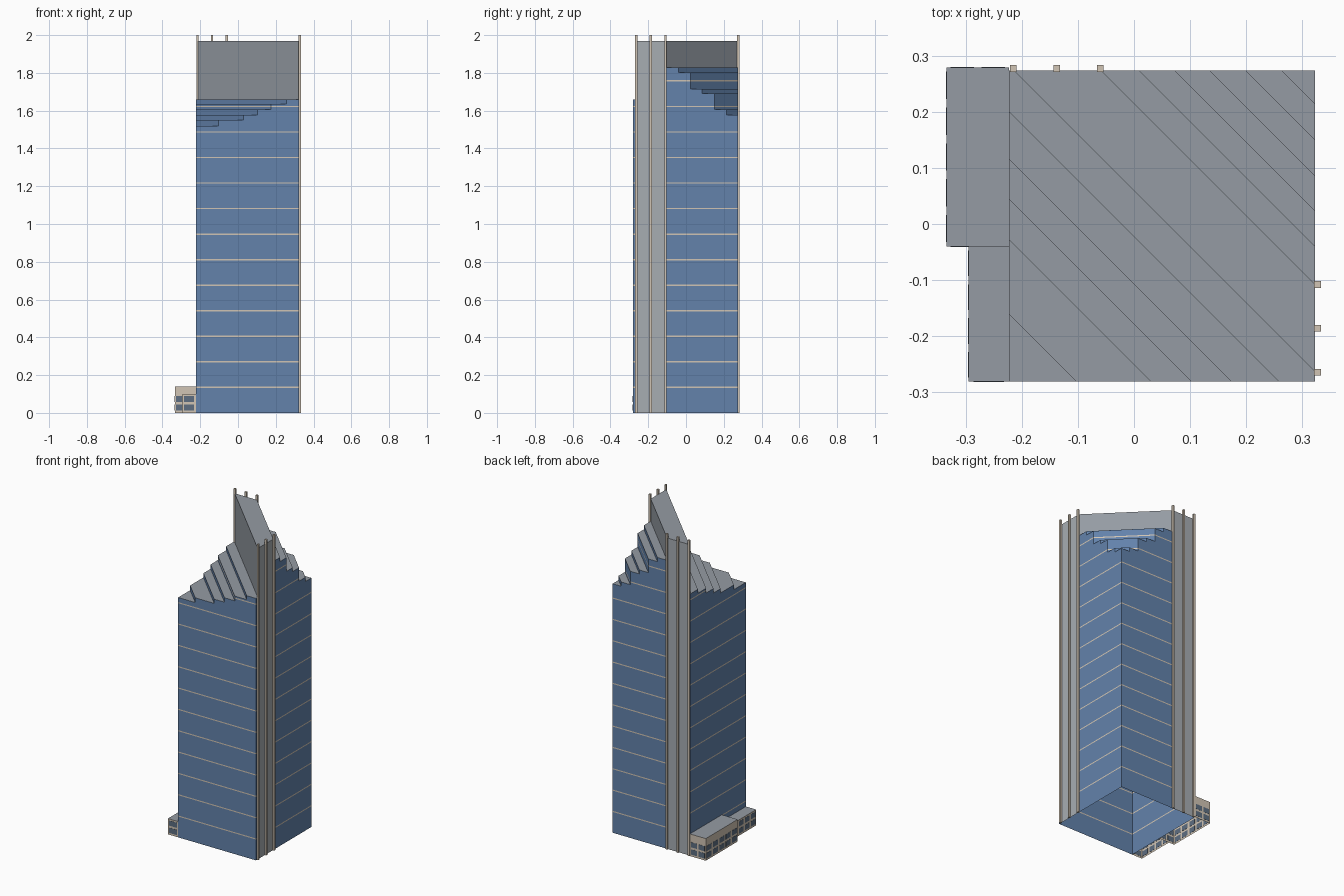
import bpy, bmesh
from mathutils import Vector

cube = bpy.data.objects.get("Cube")
if cube:
    bpy.data.objects.remove(cube, do_unlink=True)


def material(name, r, g, b):
    m = bpy.data.materials.new(name)
    m.use_nodes = True
    m.diffuse_color = (r, g, b, 1)
    m.node_tree.nodes["Principled BSDF"].inputs["Base Color"].default_value = (r, g, b, 1)
    return m


GLASS = material("blue glass", 0.125, 0.225, 0.41)
GREY = material("roof grey", 0.30, 0.33, 0.37)
PANEL = material("light grey panel", 0.39, 0.42, 0.45)
STONE = material("beige stone", 0.64, 0.56, 0.46)
PANE = material("dark window", 0.11, 0.155, 0.22)


def finish(name, bm, mats):
    me = bpy.data.meshes.new(name)
    bm.to_mesh(me)
    bm.free()
    for m in mats:
        me.materials.append(m)
    ob = bpy.data.objects.new(name, me)
    bpy.context.collection.objects.link(ob)
    return ob


def box(name, lo, hi, mats, open_sides=(), roof=0):
    """Box between two corners, with chosen sides left open."""
    lo, hi = Vector(lo), Vector(hi)
    bm = bmesh.new()
    bmesh.ops.create_cube(bm, size=1)
    size = hi - lo
    for v in bm.verts:
        v.co = (lo + hi) / 2 + Vector(a * b for a, b in zip(v.co, size))
    bm.normal_update()
    gone = [f for f in bm.faces if any(f.normal.dot(Vector(d)) > 0.9 for d in open_sides)]
    for f in bm.faces:
        f.material_index = roof if f.normal.z > 0.9 else 0
    bmesh.ops.delete(bm, geom=gone, context='FACES')
    return finish(name, bm, mats)


# Tower plan, cut into diagonal strips along x + y
X0, X1, Y0, Y1 = -0.223, 0.323, -0.281, 0.274
CUTS = [-0.504, -0.384, -0.251, -0.179, -0.107, -0.023, 0.059,
        0.215, 0.283, 0.346, 0.409, 0.473, 0.537, 0.597]
TOPS = [1.52, 1.55, 1.577, 1.605, 1.635, 1.66, 1.97,
        1.828, 1.802, 1.715, 1.69, 1.605, 1.578]
SPINE = TOPS.index(max(TOPS))


def clip(poly, side, limit):
    """Keep the part of a plan polygon where side * (x + y - limit) >= 0."""
    out = []
    for a, b in zip(poly, poly[1:] + poly[:1]):
        da, db = side * (a.x + a.y - limit), side * (b.x + b.y - limit)
        if da >= 0:
            out.append(a)
        if da * db < 0:
            out.append(a.lerp(b, da / (da - db)))
    return out


def add_strip(bm, i):
    plan = [Vector(p) for p in ((X0, Y0), (X1, Y0), (X1, Y1), (X0, Y1))]
    plan = clip(clip(plan, 1, CUTS[i]), -1, CUTS[i + 1])
    top = TOPS[i]

    def face(points, mat):
        bm.faces.new([bm.verts.new(p) for p in points]).material_index = mat

    face([(p.x, p.y, top) for p in plan], 1)
    for a, b in zip(plan, plan[1:] + plan[:1]):
        ca, cb = a.x + a.y, b.x + b.y
        base, wall = 0, 2 if i == SPINE else 0
        # inner edges become risers above the neighbouring strip
        for cut, n in ((CUTS[i], i - 1), (CUTS[i + 1], i + 1)):
            if abs(ca - cut) + abs(cb - cut) < 1e-4 and 0 <= n < len(TOPS):
                base, wall = TOPS[n], 1 if i == SPINE else 0
        if base < top and (a - b).length > 1e-4:
            face([(a.x, a.y, base), (b.x, b.y, base), (b.x, b.y, top), (a.x, a.y, top)], wall)


# Stepped glass body with thin beige floor bands
bm = bmesh.new()
for i in range(len(TOPS)):
    if i != SPINE:
        add_strip(bm, i)
STEP, HALF = 0.1352, 0.0035
for k in range(1, 14):
    for s in (-HALF, HALF):
        geom = bm.verts[:] + bm.edges[:] + bm.faces[:]
        bmesh.ops.bisect_plane(bm, geom=geom, plane_co=(0, 0, k * STEP + s), plane_no=(0, 0, 1))
bm.normal_update()
for f in bm.faces:
    z = f.calc_center_median().z
    if abs(f.normal.z) < 0.5 and z > STEP / 2 and abs(z - round(z / STEP) * STEP) < HALF:
        f.material_index = 2
bmesh.ops.remove_doubles(bm, verts=bm.verts[:], dist=1e-5)
finish("glass_tower", bm, [GLASS, GREY, STONE])

# Tall diagonal spine
bm = bmesh.new()
add_strip(bm, SPINE)
bmesh.ops.remove_doubles(bm, verts=bm.verts[:], dist=1e-5)
finish("diagonal_spine", bm, [GLASS, GREY, PANEL])

# Slim columns on both ends of the spine
R = 0.006
for n in range(3):
    x, y = -0.215 + n * 0.0775, -0.264 + n * 0.078
    box(f"back_column_{n + 1}", (x - R, Y1 - 0.003, 0), (x + R, Y1 + 0.009, 2), [STONE])
    box(f"right_column_{n + 1}", (X1 - 0.002, y - R, 0), (X1 + 0.01, y + R, 2), [STONE])

# Low annexes beside the tower, open below and toward the tower
BACK, MID = 0.279, -0.04
OPEN = [(0, 0, -1), (1, 0, 0)]
box("tall_annex", (-0.334, MID, 0), (X0, BACK, 0.14), [STONE, GREY], OPEN, 1)
box("low_annex", (-0.295, Y0, 0), (X0, MID, 0.10), [STONE, GREY], OPEN + [(0, 1, 0)], 1)


def windows(name, axis, wall, start, end, count):
    """Two rows of thin panes on a wall; axis is the one the wall runs along."""
    pitch = (end - start) / count
    for row, (z0, z1) in enumerate(((0.012, 0.045), (0.058, 0.09))):
        for c in range(count):
            a, b = start + (c + 0.12) * pitch, start + (c + 0.88) * pitch
            if axis == 'x':
                lo, hi = (a, wall - 0.001, z0), (b, wall + 0.001, z1)
            else:
                lo, hi = (wall - 0.001, a, z0), (wall + 0.001, b, z1)
            box(f"{name}_window_{row + 1}_{c + 1}", lo, hi, [PANE])


windows("tall_annex_side", 'y', -0.334, MID, BACK, 5)
windows("tall_annex_back", 'x', BACK, -0.334, X0, 2)
windows("tall_annex_front", 'x', MID, -0.334, X0, 2)
windows("low_annex_side", 'y', -0.295, Y0, MID, 4)
windows("low_annex_front", 'x', Y0, -0.295, X0, 1)
